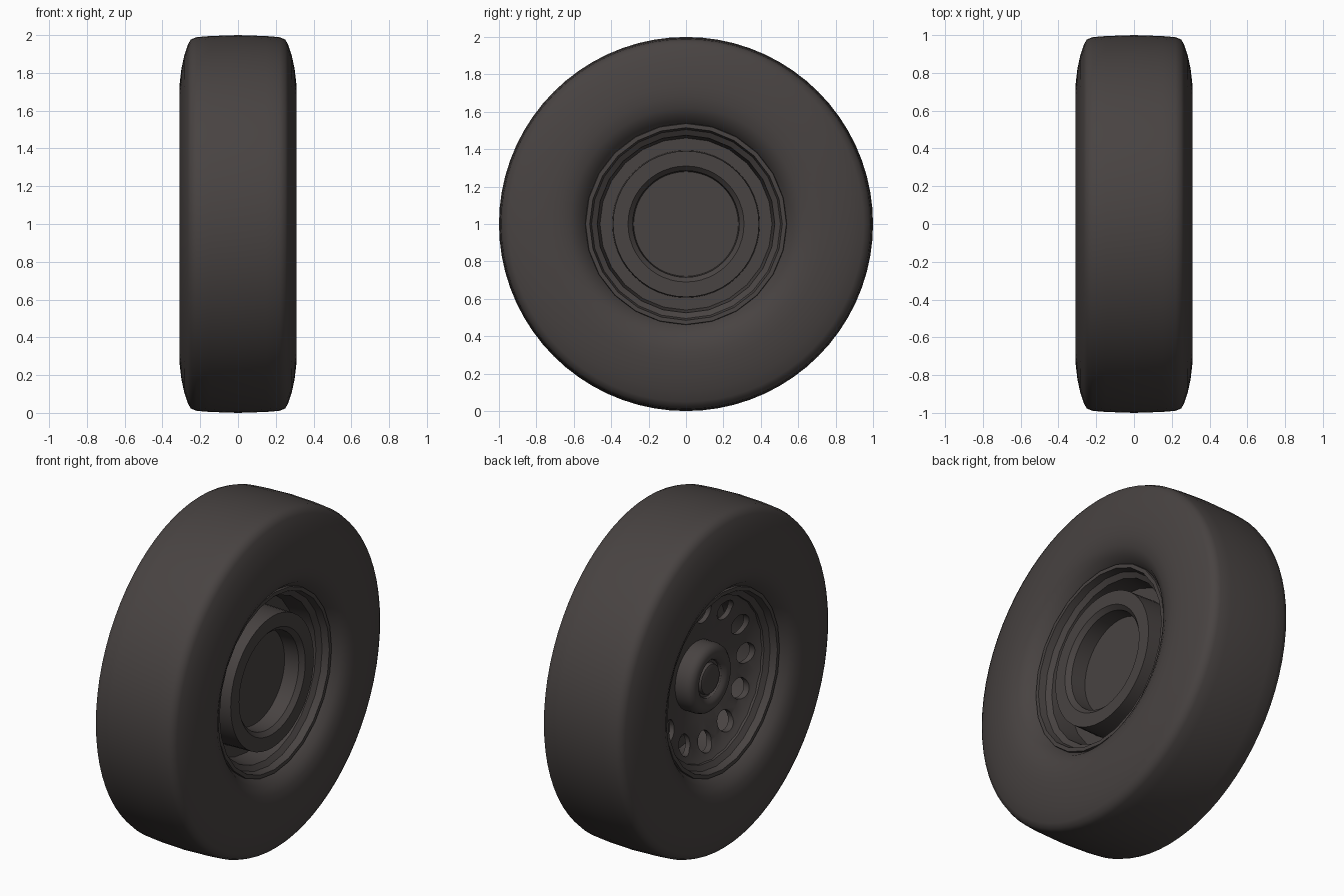
import bpy, bmesh
from math import pi, cos, sin, radians
from mathutils import Matrix

if "Cube" in bpy.data.objects:
    bpy.data.objects.remove(bpy.data.objects["Cube"])

AXLE = 1.0  # height of the wheel centre

dark = bpy.data.materials.new("dark_rubber_grey")
dark.use_nodes = True
colour = (0.065, 0.056, 0.054, 1)
dark.diffuse_color = colour
shader = dark.node_tree.nodes["Principled BSDF"]
shader.inputs["Base Color"].default_value = colour
shader.inputs["Roughness"].default_value = 0.8


def make_object(name, bm):
    mesh = bpy.data.meshes.new(name)
    bmesh.ops.recalc_face_normals(bm, faces=bm.faces)
    bm.to_mesh(mesh)
    bm.free()
    mesh.materials.append(dark)
    obj = bpy.data.objects.new(name, mesh)
    obj.location.z = AXLE
    bpy.context.collection.objects.link(obj)
    return obj


def activate(obj):
    bpy.ops.object.select_all(action='DESELECT')
    obj.select_set(True)
    bpy.context.view_layer.objects.active = obj


def smooth(obj, angle=32):
    activate(obj)
    bpy.ops.object.shade_smooth_by_angle(angle=radians(angle))


def lathe(name, profile, sides, closed=True):
    """Spin (x, radius) points about the axle; open profiles are capped at both ends."""
    bm = bmesh.new()
    rings = []
    for x, r in profile:
        rings.append([bm.verts.new((x, r * cos(2 * pi * i / sides), r * sin(2 * pi * i / sides)))
                      for i in range(sides)])
    pairs = list(zip(rings, rings[1:]))
    if closed:
        pairs.append((rings[-1], rings[0]))
    for a, b in pairs:
        for i in range(sides):
            j = (i + 1) % sides
            bm.faces.new((a[i], a[j], b[j], b[i]))
    if not closed:
        bm.faces.new(rings[0])
        bm.faces.new(rings[-1])
    return make_object(name, bm)


def mirrored(half):
    return half + [(-x, r) for x, r in reversed(half) if x > 0]


# Tyre: crowned tread, bulged sidewalls, bead tucked in at the rim
tyre = lathe("tyre", mirrored([
    (0, 1.0), (0.15, 0.995), (0.22, 0.989), (0.25, 0.977), (0.265, 0.95),
    (0.285, 0.89), (0.30, 0.82), (0.309, 0.74), (0.309, 0.68), (0.298, 0.62),
    (0.272, 0.57), (0.225, 0.535), (0.2, 0.52)]), 72)
smooth(tyre, 50)

# Rim barrel with a raised lip on each side
rim = lathe("rim", mirrored([
    (0, 0.52), (0.21, 0.52), (0.225, 0.54), (0.24, 0.537), (0.24, 0.515),
    (0.20, 0.505), (0.18, 0.475), (0.06, 0.46), (0, 0.46)]), 24)
smooth(rim, 25)

# Dished wheel disc on the outer side
disc = lathe("wheel_disc", [
    (-0.17, 0.475), (-0.15, 0.45), (-0.125, 0.40), (-0.11, 0.33), (-0.085, 0.26),
    (-0.06, 0.17), (-0.03, 0.17), (-0.055, 0.26), (-0.08, 0.33), (-0.095, 0.40),
    (-0.12, 0.475)], 48)

# Ring of round ventilation holes cut through the disc
bm = bmesh.new()
HOLES = 12
for i in range(HOLES):
    a = 2 * pi * i / HOLES
    place = Matrix.Translation((-0.11, 0.38 * cos(a), 0.38 * sin(a))) @ Matrix.Rotation(pi / 2, 4, 'Y')
    bmesh.ops.create_cone(bm, cap_ends=True, segments=20, radius1=0.06, radius2=0.06,
                          depth=0.2, matrix=place)
cutter = make_object("hole_cutter", bm)
cutter.hide_render = True
cut = disc.modifiers.new("holes", 'BOOLEAN')
cut.operation = 'DIFFERENCE'
cut.solver = 'EXACT'
cut.object = cutter
activate(disc)
bpy.ops.object.modifier_apply(modifier=cut.name)
bpy.data.objects.remove(cutter)
smooth(disc)

# Hub with a rounded shoulder, recessed ring and centre cap
hub = lathe("hub", [
    (0, 0.2), (-0.13, 0.2), (-0.155, 0.193), (-0.172, 0.175), (-0.178, 0.15),
    (-0.172, 0.125), (-0.155, 0.108), (-0.14, 0.105), (-0.14, 0.09),
    (-0.16, 0.085), (-0.165, 0.07)], 40, closed=False)
smooth(hub)

# Brake drum with an open recess on the inner side
drum = lathe("brake_drum", [
    (0.03, 0.395), (0.225, 0.39), (0.225, 0.31), (0.2, 0.285), (0.11, 0.28)],
    48, closed=False)
smooth(drum)

# Plate closing the space between drum and barrel
plate = lathe("backing_plate", [(0.06, 0.465), (0.06, 0.36), (0.04, 0.36), (0.04, 0.465)], 48)
smooth(plate)
